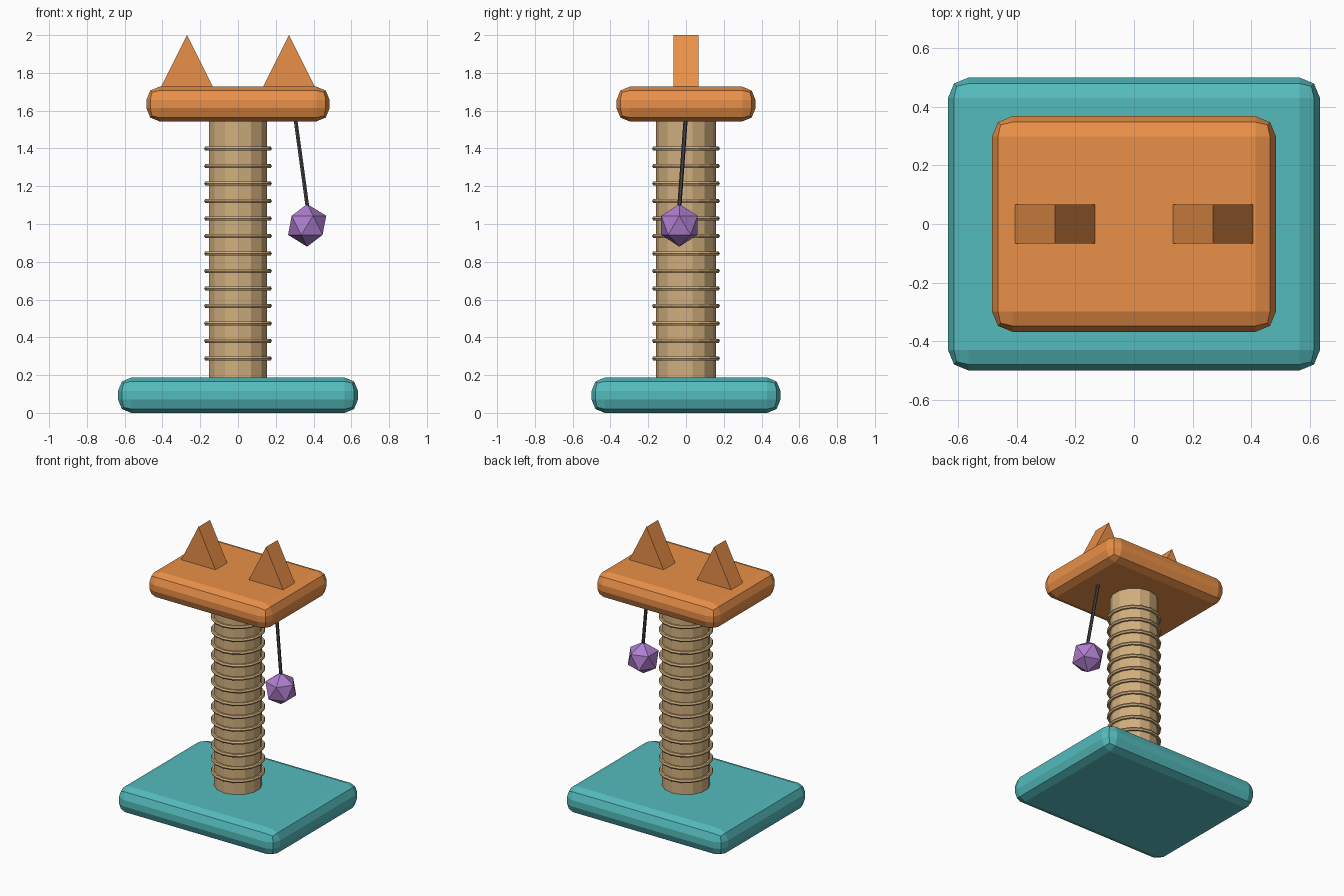
import bpy, bmesh
from math import pi
from mathutils import Vector

if "Cube" in bpy.data.objects:
    bpy.data.objects.remove(bpy.data.objects["Cube"])


def material(name, rgb):
    m = bpy.data.materials.new(name)
    m.diffuse_color = (*rgb, 1)
    m.use_nodes = True
    m.node_tree.nodes["Principled BSDF"].inputs["Base Color"].default_value = m.diffuse_color
    return m


teal = material("teal", (0.09, 0.50, 0.51))
orange = material("orange", (0.82, 0.28, 0.065))
rope = material("rope", (0.64, 0.43, 0.21))
purple = material("purple", (0.43, 0.21, 0.62))
dark = material("dark", (0.07, 0.06, 0.07))


def finish(name, mat):
    ob = bpy.context.object
    ob.name = name
    ob.data.materials.append(mat)
    return ob


def slab(name, sx, sy, z0, z1, mat):
    bpy.ops.mesh.primitive_cube_add(size=1, location=(0, 0, (z0 + z1) / 2))
    ob = finish(name, mat)
    ob.scale = (sx, sy, z1 - z0)
    bpy.ops.object.transform_apply(location=False, rotation=False, scale=True)
    bev = ob.modifiers.new("rounded_edges", 'BEVEL')
    bev.width = 0.07
    bev.segments = 2


def rod(name, a, b, radius, sides, mat):
    a, b = Vector(a), Vector(b)
    bpy.ops.mesh.primitive_cylinder_add(vertices=sides, radius=radius,
                                        depth=(b - a).length, location=(a + b) / 2)
    ob = finish(name, mat)
    ob.rotation_euler = (b - a).to_track_quat('Z', 'Y').to_euler()
    return ob


# Base and top platform
slab("base", 1.27, 1.0, 0.0, 0.187, teal)
slab("platform", 0.97, 0.736, 1.543, 1.727, orange)

# Scratching post with rope rings
bpy.ops.mesh.primitive_cylinder_add(vertices=14, radius=0.158, depth=1.40,
                                    location=(0, 0, 0.865))
finish("post", rope)
for i in range(13):
    bpy.ops.mesh.primitive_torus_add(major_radius=0.167, minor_radius=0.0125,
                                     major_segments=16, minor_segments=6,
                                     location=(0, 0, 0.289 + i * 0.0925))
    finish(f"rope_ring_{i + 1}", rope)

# Triangular prism ears
for side, cx in (("left", -0.27), ("right", 0.27)):
    bm = bmesh.new()
    face = bm.faces.new([bm.verts.new((cx + x, -0.066, z))
                         for x, z in ((-0.139, 1.723), (0.139, 1.723), (0, 2.0))])
    ext = bmesh.ops.extrude_face_region(bm, geom=[face])
    bmesh.ops.translate(bm, vec=(0, 0.132, 0),
                        verts=[v for v in ext["geom"] if isinstance(v, bmesh.types.BMVert)])
    bmesh.ops.recalc_face_normals(bm, faces=bm.faces)
    me = bpy.data.meshes.new(f"{side}_ear")
    bm.to_mesh(me)
    bm.free()
    me.materials.append(orange)
    bpy.context.collection.objects.link(bpy.data.objects.new(f"{side}_ear", me))

# Hanging toy
rod("toy_string", (0.302, -0.001, 1.57), (0.369, -0.036, 1.08), 0.011, 6, dark)
bpy.ops.mesh.primitive_ico_sphere_add(subdivisions=1, radius=0.113,
                                      location=(0.366, -0.035, 0.993))
finish("toy_ball", purple)
